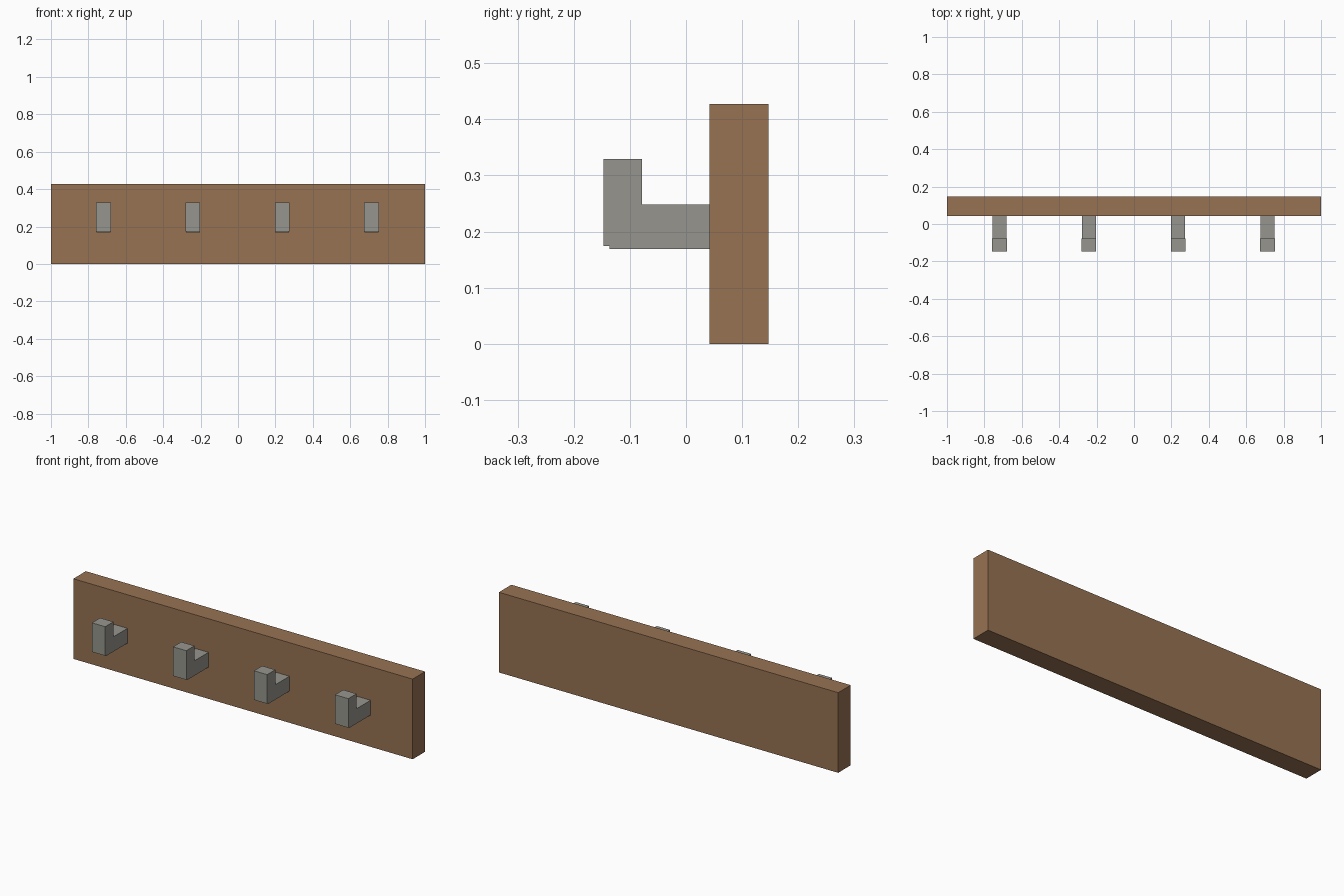
import bpy

cube = bpy.data.objects.get("Cube")
if cube:
    bpy.data.objects.remove(cube, do_unlink=True)


def make_material(name, color):
    mat = bpy.data.materials.new(name)
    mat.use_nodes = True
    mat.diffuse_color = color
    mat.node_tree.nodes["Principled BSDF"].inputs["Base Color"].default_value = color
    return mat


def add_box(name, low, high, mat):
    center = [(a + b) / 2 for a, b in zip(low, high)]
    size = [b - a for a, b in zip(low, high)]
    bpy.ops.mesh.primitive_cube_add(size=1, location=center)
    obj = bpy.context.object
    obj.name = name
    obj.scale = size
    bpy.ops.object.transform_apply(location=False, rotation=False, scale=True)
    obj.data.materials.append(mat)
    return obj


wood = make_material("brown wood", (0.31, 0.17, 0.085, 1))
metal = make_material("grey metal", (0.305, 0.30, 0.27, 1))

# Backing board
BOARD_FRONT = 0.042
add_box("board", (-1, BOARD_FRONT, 0), (1, 0.147, 0.427), wood)

# Row of hooks: a horizontal arm with an upright tip
HALF_WIDTH = 0.039
for i, x in enumerate((-0.719, -0.241, 0.236, 0.714), start=1):
    left, right = x - HALF_WIDTH, x + HALF_WIDTH
    add_box(f"hook_arm_{i}", (left + 0.001, -0.136, 0.169),
            (right - 0.001, BOARD_FRONT, 0.248), metal)
    add_box(f"hook_tip_{i}", (left, -0.147, 0.174), (right, -0.078, 0.329), metal)
